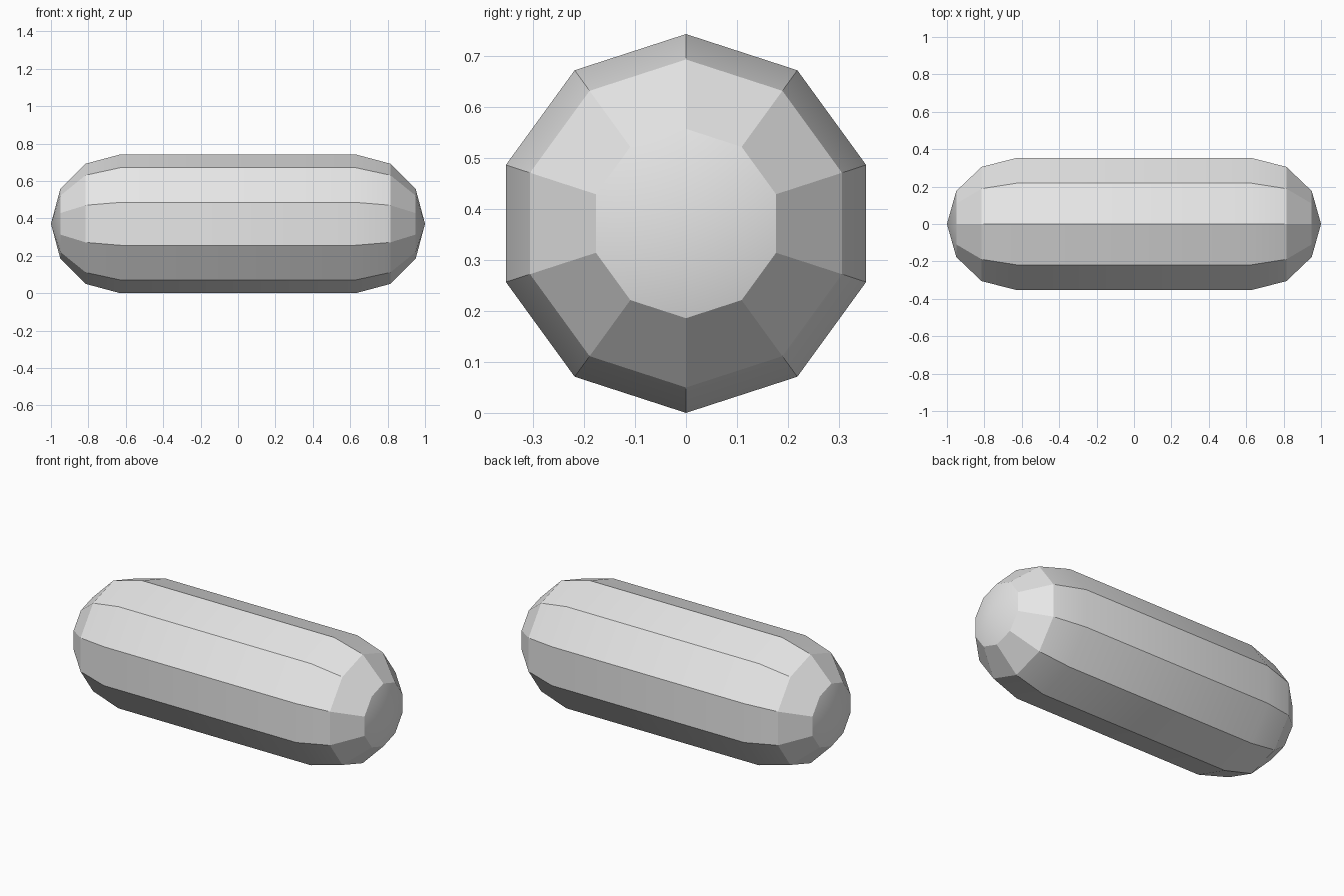
import bpy
import bmesh
from math import sin, cos, tau, radians

default = bpy.data.objects.get("Cube")
if default:
    bpy.data.objects.remove(default, do_unlink=True)

SIDES = 10
RADIUS = 0.371
HALF_STRAIGHT = 1 - RADIUS

grey = bpy.data.materials.new("light grey")
grey.use_nodes = True
colour = (0.8, 0.8, 0.8, 1)
grey.diffuse_color = colour
grey.node_tree.nodes["Principled BSDF"].inputs["Base Color"].default_value = colour

# Capsule lying along x: rings of the two domed ends, joined by a straight barrel
bm = bmesh.new()


def ring(x, r):
    return [bm.verts.new((x, r * sin(tau * i / SIDES), RADIUS + r * cos(tau * i / SIDES)))
            for i in range(SIDES)]


dome = [radians(a) for a in (60, 30, 0)]
stations = [(-HALF_STRAIGHT - RADIUS * sin(a), RADIUS * cos(a)) for a in dome]
stations += [(-x, r) for x, r in reversed(stations)]
rings = [ring(x, r) for x, r in stations]

for a, b in zip(rings, rings[1:]):
    for i in range(SIDES):
        j = (i + 1) % SIDES
        bm.faces.new((a[i], a[j], b[j], b[i]))

# Pointed fans closing both ends
for x, rim in ((-1, rings[0]), (1, rings[-1])):
    tip = bm.verts.new((x, 0, RADIUS))
    for i in range(SIDES):
        bm.faces.new((tip, rim[i], rim[(i + 1) % SIDES]))

bmesh.ops.recalc_face_normals(bm, faces=bm.faces)
mesh = bpy.data.meshes.new("capsule_body")
bm.to_mesh(mesh)
bm.free()
mesh.materials.append(grey)

capsule = bpy.data.objects.new("capsule_body", mesh)
bpy.context.collection.objects.link(capsule)
bpy.ops.object.select_all(action='DESELECT')
capsule.select_set(True)
bpy.context.view_layer.objects.active = capsule
bpy.ops.object.shade_smooth_by_angle(angle=radians(20))
